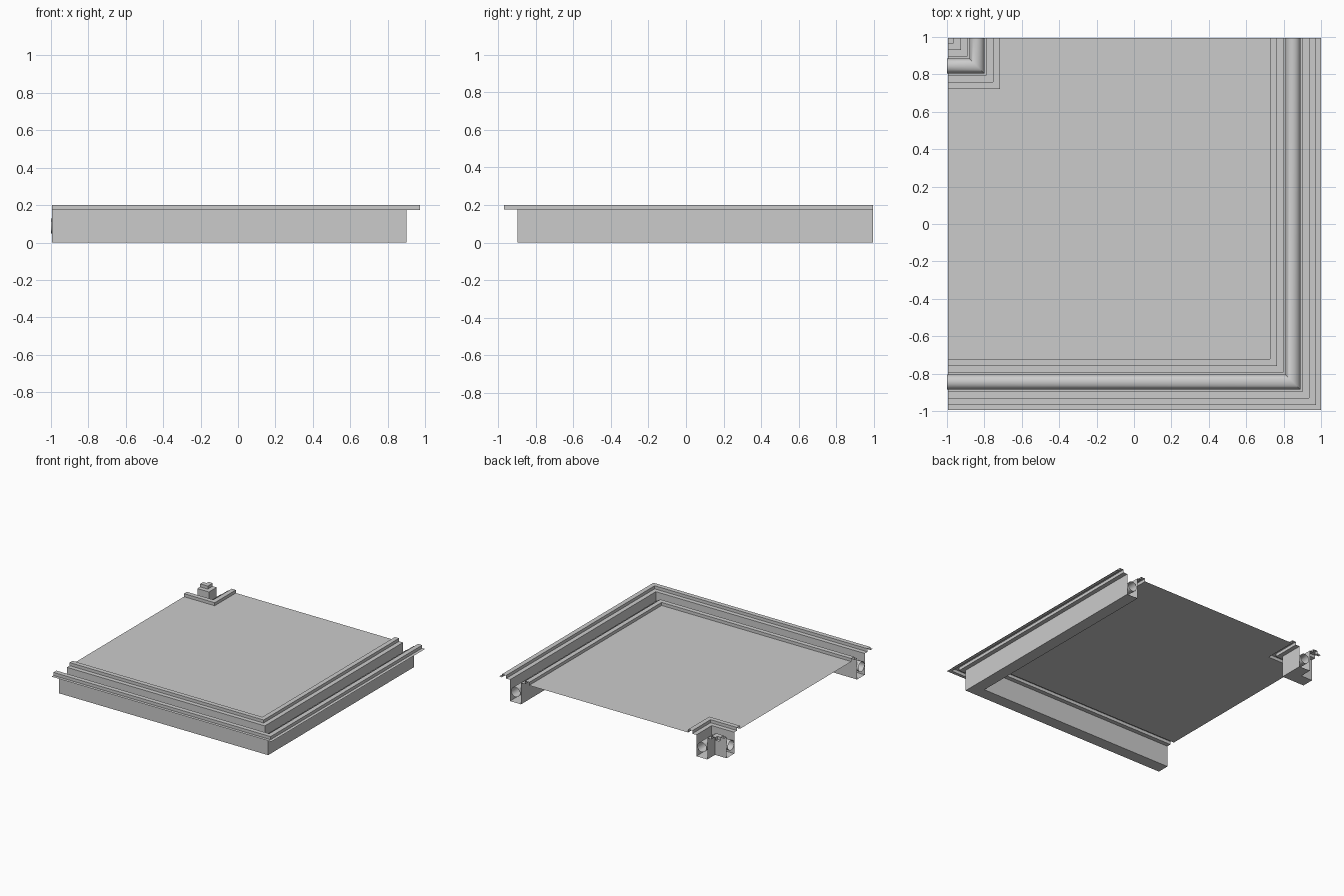
import bpy, bmesh, math

cube = bpy.data.objects.get("Cube")
if cube:
    bpy.data.objects.remove(cube, do_unlink=True)

grey = bpy.data.materials.new("light grey")
grey.use_nodes = True
colour = (0.6, 0.6, 0.6, 1)
grey.diffuse_color = colour
grey.node_tree.nodes["Principled BSDF"].inputs["Base Color"].default_value = colour

LEDGE, RIDGE = 0.175, 0.2   # heights of the ledge and of the raised ridge
BACK = 0.995


def finish(name, bm, smooth=False):
    bmesh.ops.remove_doubles(bm, verts=bm.verts, dist=0.0001)
    mesh = bpy.data.meshes.new(name)
    bm.to_mesh(mesh)
    bm.free()
    obj = bpy.data.objects.new(name, mesh)
    bpy.context.collection.objects.link(obj)
    mesh.materials.append(grey)
    if smooth:
        bpy.context.view_layer.objects.active = obj
        obj.select_set(True)
        bpy.ops.object.shade_smooth_by_angle(angle=math.radians(40))
        obj.select_set(False)


def sweep(name, profile, corner, side, left_end, smooth=False):
    """Run a (offset, height) profile along a mitred L from the -x edge to the back."""
    cx, cy = corner
    bm = bmesh.new()
    rows = []
    for t, z in profile:
        x, y = cx + side * t, cy - side * t
        rows.append([bm.verts.new(p) for p in
                     ((left_end, y, z), (x, y, z), (x, BACK, z))])
    for a, b in zip(rows, rows[1:]):
        for i in range(2):
            quad = (a[i], a[i + 1], b[i + 1], b[i])
            bm.faces.new(quad if side < 0 else quad[::-1])
    finish(name, bm, smooth)


# Channel section: ridge, ledge and open trough, then the same mirrored outward
half = [(0.05, 0), (0.05, LEDGE), (0.086, LEDGE), (0.086, RIDGE),
        (0.124, RIDGE), (0.124, LEDGE)]
channel = [(-t, z) for t, z in reversed(half)] + half + [(0.15, LEDGE)]

# Round pipe lying in the middle of the trough
pipe = [(0.04 * math.cos(a), 0.0875 + 0.04 * math.sin(a))
        for a in (math.tau * i / 32 for i in range(33))]

outer, inner = (0.85, -0.845), (-0.84, 0.845)
for label, corner, side in (("outer", outer, 1), ("inner", inner, -1)):
    sweep(label + "_channel", channel, corner, side, -0.995)
    sweep(label + "_pipe", pipe, corner, side, -1, True)

# Flat floor panel, notched around the small corner channel
right, front = outer[0] - 0.124, outer[1] + 0.124
notch_x, notch_y = inner[0] + 0.124, inner[1] - 0.124
bm = bmesh.new()
for x0, x1, y1 in ((-0.995, notch_x, notch_y), (notch_x, right, BACK)):
    bm.faces.new([bm.verts.new((x, y, LEDGE)) for x, y in
                  ((x0, front), (x1, front), (x1, y1), (x0, y1))])
finish("floor_panel", bm)
